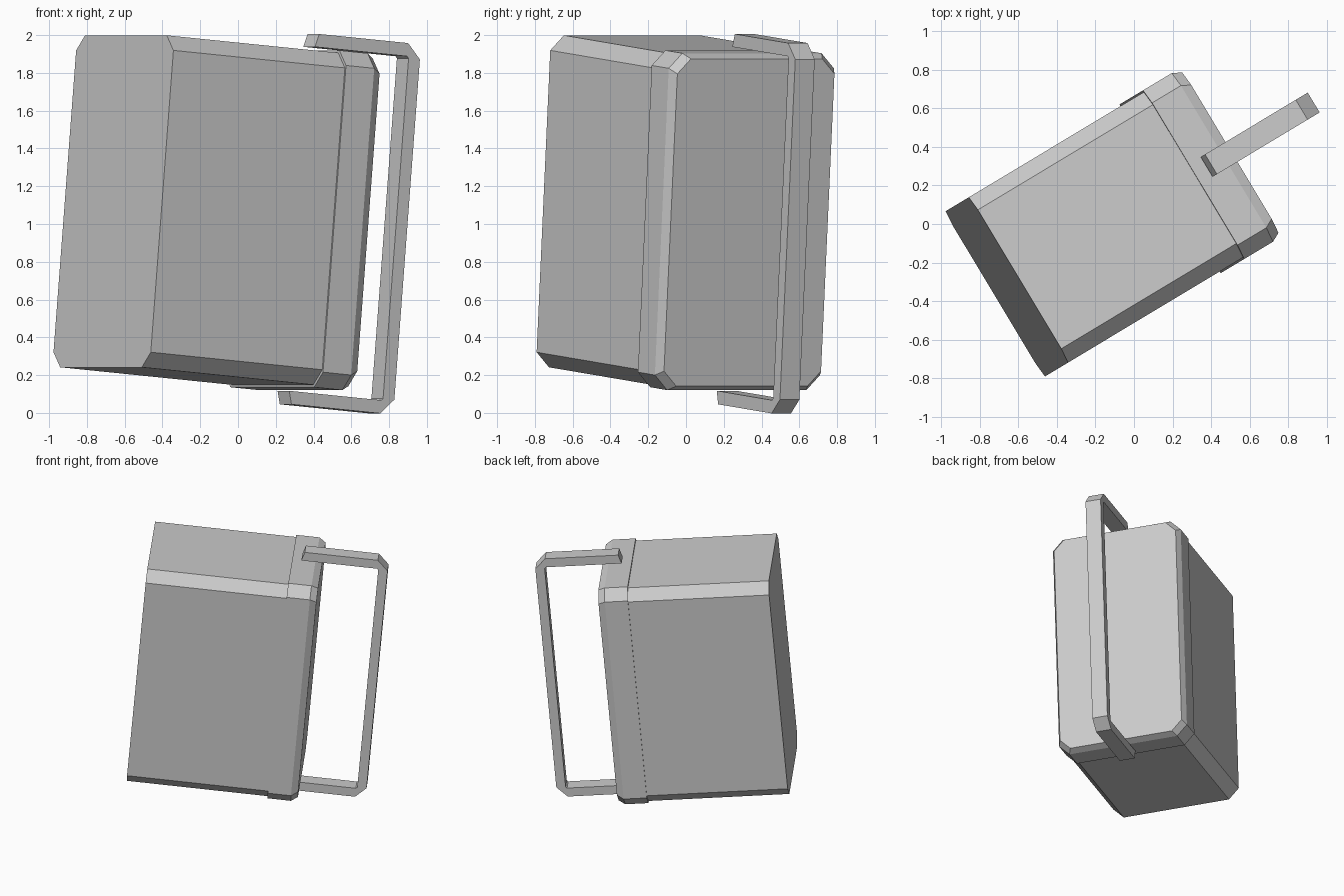
import bpy
import bmesh
from math import radians
from mathutils import Matrix, Vector

cube = bpy.data.objects.get("Cube")
if cube:
    bpy.data.objects.remove(cube, do_unlink=True)

grey = bpy.data.materials.new("light grey")
grey.use_nodes = True
COLOUR = (0.6, 0.6, 0.6, 1)
grey.diffuse_color = COLOUR
grey.node_tree.nodes["Principled BSDF"].inputs["Base Color"].default_value = COLOUR

# The whole case is turned and leans towards its handle
POSE = Matrix.Rotation(radians(31), 4, 'Z') @ Matrix.Rotation(radians(5), 4, 'Y')
MID_W = 0.06
MID_H = 1.052


def loft(name, rings):
    """Join equal rings of local points into a closed, flat shaded solid."""
    bm = bmesh.new()
    loops = [[bm.verts.new(POSE @ Vector(p)) for p in ring] for ring in rings]
    for a, b in zip(loops, loops[1:]):
        for i in range(len(a)):
            j = (i + 1) % len(a)
            bm.faces.new((a[i], a[j], b[j], b[i]))
    bm.faces.new(loops[0])
    bm.faces.new(loops[-1])
    bmesh.ops.recalc_face_normals(bm, faces=bm.faces)
    mesh = bpy.data.meshes.new(name)
    bm.to_mesh(mesh)
    bm.free()
    mesh.materials.append(grey)
    obj = bpy.data.objects.new(name, mesh)
    bpy.context.collection.objects.link(obj)
    return obj


def octagon(l, half_w, half_h, cut=0.08):
    """Rectangle with cut corners, standing across the length at l."""
    quarter = [(half_w, half_h - cut), (half_w - cut, half_h)]
    pts = quarter + [(-w, h) for w, h in reversed(quarter)]
    pts += [(-w, -h) for w, h in pts]
    return [(l, MID_W + w, MID_H + h) for w, h in pts]


# Main body
loft("case_body", [octagon(-0.828, 0.5, 0.882), octagon(0.24, 0.5, 0.882)])

# Slightly larger lid with a bevelled front rim
loft("case_lid", [octagon(0.235, 0.51, 0.895),
                  octagon(0.41, 0.51, 0.895),
                  octagon(0.46, 0.485, 0.87)])

# Handle: half of a bracket, outer and inner line, mirrored top to bottom
REACH, RISE, THICK, CUT = 0.956, 0.984, 0.07, 0.08
upper = [((0.325, RISE), (0.305, RISE - THICK)),
         ((REACH - CUT, RISE), (REACH - CUT, RISE - THICK)),
         ((REACH, RISE - CUT), (REACH - THICK, RISE - CUT))]
lower = [tuple((l, -h) for l, h in pair) for pair in reversed(upper)]
rings = []
for (ol, oh), (il, ih) in upper + lower:
    rings.append([(l, MID_W + w, MID_H + 0.006 + h)
                  for l, h, w in ((ol, oh, -0.06), (ol, oh, 0.06),
                                  (il, ih, 0.06), (il, ih, -0.06))])
loft("handle", rings)
